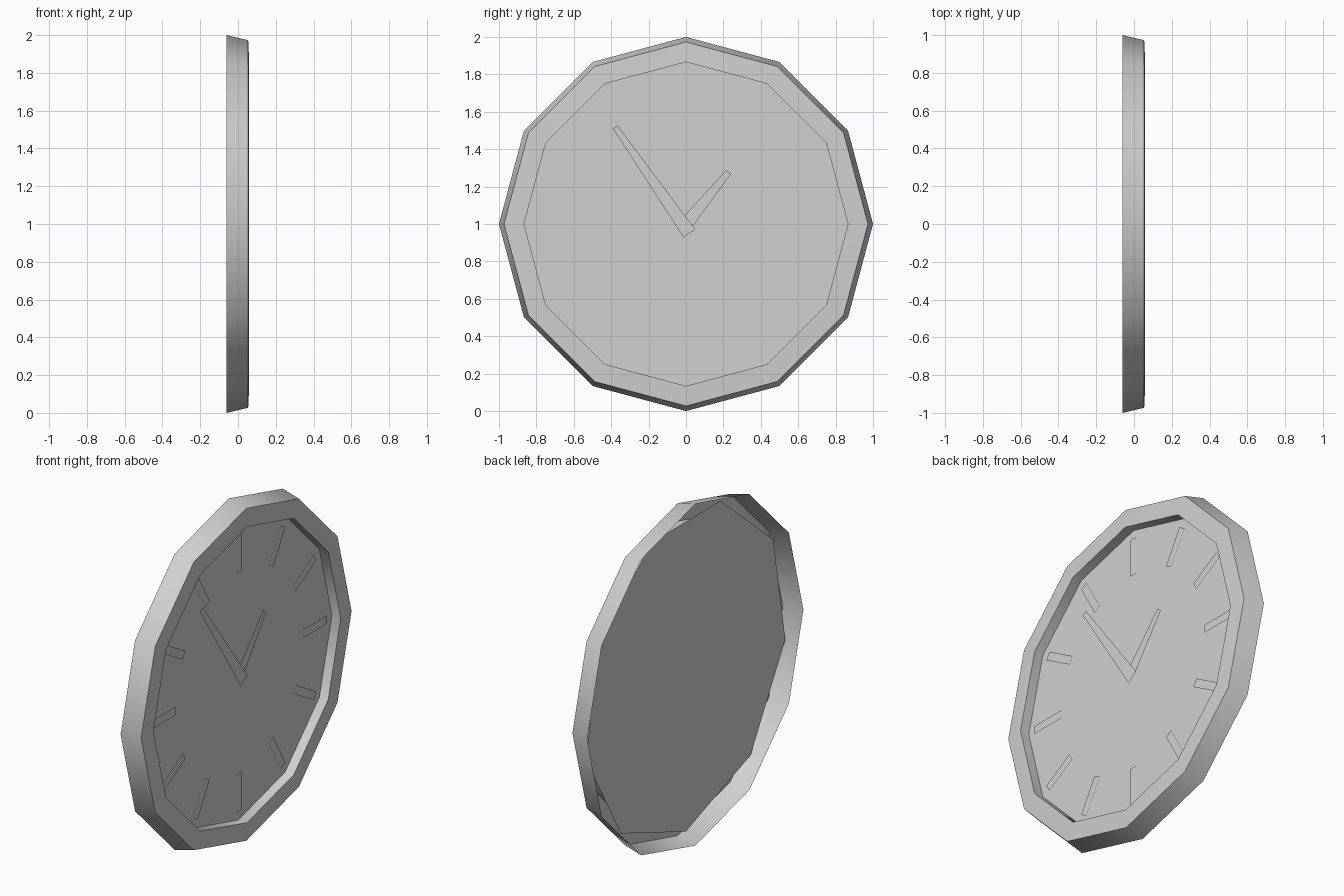
import bpy
import bmesh
import math

old = bpy.data.objects.get("Cube")
if old:
    bpy.data.objects.remove(old, do_unlink=True)

SIDES = 12
CENTRE = 1.0  # height of the clock centre; the dial faces +x

COLOUR = (0.63, 0.63, 0.63, 1)
grey = bpy.data.materials.new("light_grey")
grey.use_nodes = True
grey.diffuse_color = COLOUR
grey.node_tree.nodes["Principled BSDF"].inputs["Base Color"].default_value = COLOUR


def finish(name, bm):
    mesh = bpy.data.meshes.new(name)
    bm.to_mesh(mesh)
    bm.free()
    mesh.materials.append(grey)
    obj = bpy.data.objects.new(name, mesh)
    obj.location.z = CENTRE
    bpy.context.collection.objects.link(obj)
    return obj


def sheet(name, outline, x):
    """Single flat face facing +x from a (y, z) outline."""
    bm = bmesh.new()
    bm.faces.new([bm.verts.new((x, y, z)) for y, z in outline])
    return finish(name, bm)


def polygon(radius, sides, start=0.0):
    angles = [start + math.tau * i / sides for i in range(sides)]
    return [(radius * math.cos(a), radius * math.sin(a)) for a in angles]


def bar(name, start, end, base_half, tip_half, x):
    """Tapered flat bar between two (y, z) points."""
    dy, dz = end[0] - start[0], end[1] - start[1]
    length = math.hypot(dy, dz)
    ny, nz = -dz / length, dy / length
    outline = [(p[0] + ny * w, p[1] + nz * w) for p, w in
               ((start, base_half), (start, -base_half), (end, -tip_half), (end, tip_half))]
    return sheet(name, outline, x)


# Rim: thin shell, open at the back, from (x, radius) points swept round the axis
profile = [(-0.06, 1.0), (0.054, 0.973), (0.059, 0.866), (0.002, 0.866)]
bm = bmesh.new()
rings = [[bm.verts.new((x, y, z)) for y, z in polygon(r, SIDES)] for x, r in profile]
for ring, following in zip(rings, rings[1:]):
    for i in range(SIDES):
        j = (i + 1) % SIDES
        bm.faces.new((ring[i], ring[j], following[j], following[i]))
rim = finish("rim", bm)
bpy.ops.object.select_all(action="DESELECT")
rim.select_set(True)
bpy.context.view_layer.objects.active = rim
bpy.ops.object.shade_smooth_by_angle(angle=math.radians(35))

# Dial: nine-sided sheet set inside the shell, wider than the rim opening
sheet("dial", polygon(0.935, 9, -math.pi / 2), 0.002)

# Twelve hour marks
inner, outer = polygon(0.59, SIDES), polygon(0.81, SIDES)
for i in range(SIDES):
    bar(f"hour_mark_{i + 1}", inner[i], outer[i], 0.024, 0.024, 0.008)

# Hands
bar("hour_hand", (0.0, 0.0), (0.227, 0.277), 0.036, 0.017, 0.016)
bar("minute_hand", (0.018, -0.05), (-0.378, 0.518), 0.038, 0.015, 0.027)
